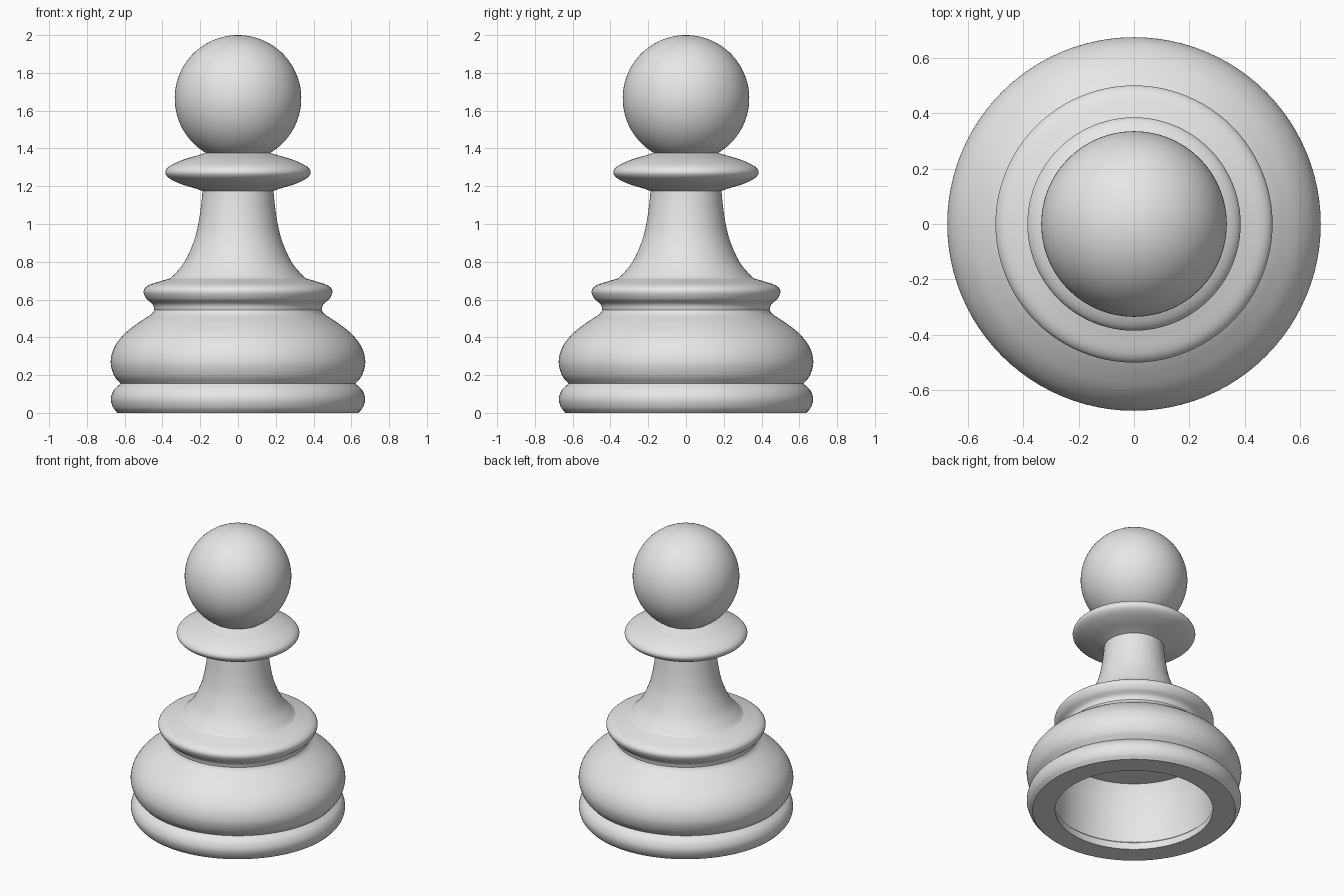
import bpy, bmesh, math
from mathutils import Vector

cube = bpy.data.objects.get("Cube")
if cube:
    bpy.data.objects.remove(cube, do_unlink=True)

grey = bpy.data.materials.new("plain grey")
grey.use_nodes = True
colour = (0.8, 0.8, 0.8, 1)
grey.diffuse_color = colour
grey.node_tree.nodes["Principled BSDF"].inputs["Base Color"].default_value = colour

SEGMENTS = 96


def smooth_curve(points, steps=6):
    """Catmull-Rom curve through (radius, height) points."""
    p = [Vector(q) for q in points]
    p = [2 * p[0] - p[1]] + p + [2 * p[-1] - p[-2]]
    out = []
    for a, b, c, d in zip(p, p[1:], p[2:], p[3:]):
        for i in range(steps):
            t = i / steps
            out.append(0.5 * (2 * b + (c - a) * t + (2 * a - 5 * b + 4 * c - d) * t * t
                              + (3 * b - a - 3 * c + d) * t ** 3))
    return [tuple(v) for v in out] + [tuple(points[-1])]


def lathe(name, profile):
    """Revolve a profile, listed so that its outside lies to the right going up."""
    bm = bmesh.new()
    verts = [bm.verts.new((r, 0, z)) for r, z in profile]
    edges = [bm.edges.new(pair) for pair in zip(verts, verts[1:])]
    bmesh.ops.spin(bm, geom=verts + edges, cent=(0, 0, 0), axis=(0, 0, 1),
                   angle=math.tau, steps=SEGMENTS, use_duplicate=False)
    bmesh.ops.remove_doubles(bm, verts=bm.verts, dist=1e-5)
    bmesh.ops.dissolve_degenerate(bm, edges=bm.edges, dist=1e-6)
    # make every face look away from the profile's inner side
    bmesh.ops.recalc_face_normals(bm, faces=bm.faces)
    widest = max(bm.faces, key=lambda f: f.calc_center_median().xy.length)
    if widest.normal.xy.dot(widest.calc_center_median().xy) < 0:
        bmesh.ops.reverse_faces(bm, faces=bm.faces)
    mesh = bpy.data.meshes.new(name)
    bm.to_mesh(mesh)
    bm.free()
    mesh.materials.append(grey)
    obj = bpy.data.objects.new(name, mesh)
    bpy.context.collection.objects.link(obj)
    bpy.ops.object.select_all(action='DESELECT')
    obj.select_set(True)
    bpy.context.view_layer.objects.active = obj
    bpy.ops.object.shade_smooth_by_angle(angle=math.radians(32))
    return obj


# Hollow base: cavity with a small lip, flat underside, foot ring and wide bulge
cavity = [(0, 0.46), (0.47, 0.46), (0.505, 0.36), (0.51, 0.06), (0.50, 0.05),
          (0.50, 0.03), (0.495, 0.0)]
foot = smooth_curve([(0.637, 0), (0.662, 0.03), (0.673, 0.075), (0.658, 0.12), (0.622, 0.155)])
bulge = smooth_curve([(0.622, 0.155), (0.657, 0.20), (0.674, 0.27), (0.656, 0.345),
                      (0.605, 0.415), (0.53, 0.475), (0.462, 0.52), (0.443, 0.545)])
lathe("base", cavity + foot + bulge[1:])

# Rounded ring above the base
lathe("waist_ring", smooth_curve([(0.443, 0.545), (0.452, 0.575), (0.485, 0.605), (0.50, 0.645),
                                  (0.475, 0.675), (0.41, 0.697), (0.36, 0.712)]))

# Flared stem
lathe("stem", smooth_curve([(0.36, 0.712), (0.335, 0.735), (0.28, 0.805), (0.23, 0.92),
                            (0.205, 1.03), (0.192, 1.13), (0.188, 1.175)]))

# Thin collar under the head
lathe("collar", smooth_curve([(0.188, 1.175), (0.225, 1.188), (0.305, 1.213), (0.365, 1.243),
                              (0.385, 1.275), (0.36, 1.308), (0.285, 1.342), (0.205, 1.366),
                              (0.158, 1.382), (0.15, 1.40)]))

# Round head
RADIUS, CENTRE = 0.335, 1.665
start = -math.radians(64)
angles = [start + (math.pi / 2 - start) * i / 40 for i in range(41)]
lathe("head", [(RADIUS * math.cos(a), CENTRE + RADIUS * math.sin(a)) for a in angles])
